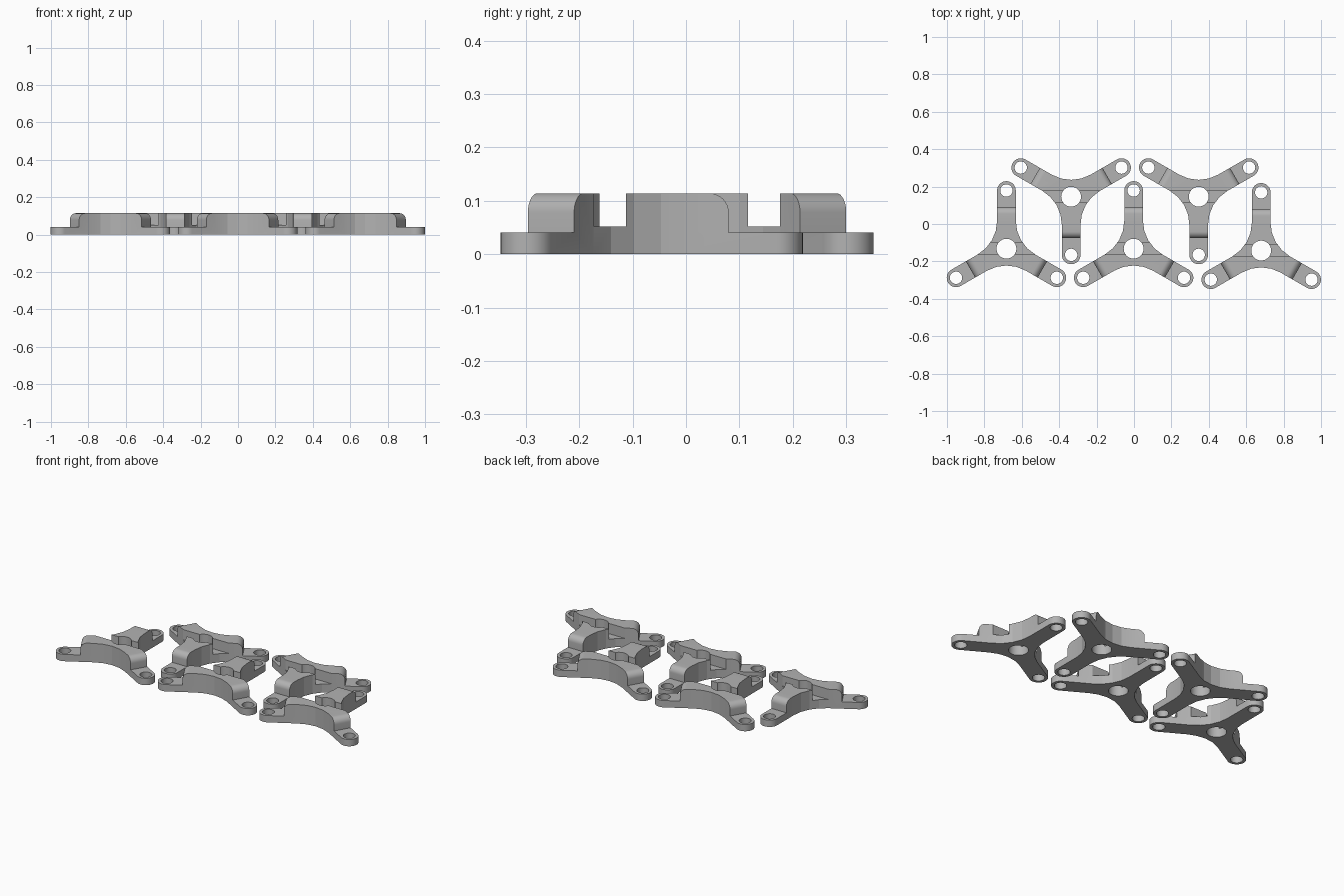
import bpy, bmesh
from math import radians, sin, cos, pi, sqrt
from mathutils import Matrix, Vector

cube = bpy.data.objects.get("Cube")
if cube:
    bpy.data.objects.remove(cube, do_unlink=True)

ARM = 0.311       # hub centre to tip hole
HALF = 0.05       # half width of an arm
WEB = 0.09        # hub centre to the concave edge
TOP, PAD, SLOT = 0.114, 0.041, 0.052
STEP, ROUND = 0.222, 0.036

grey = bpy.data.materials.new("Grey plastic")
grey.use_nodes = True
colour = (0.45, 0.45, 0.45, 1)
grey.diffuse_color = colour
grey.node_tree.nodes["Principled BSDF"].inputs["Base Color"].default_value = colour


def prism(name, points, direction):
    """Solid made by sweeping a closed 3D polygon along a direction."""
    bm = bmesh.new()
    face = bm.faces.new([bm.verts.new(p) for p in points])
    swept = bmesh.ops.extrude_face_region(bm, geom=[face])["geom"]
    verts = [v for v in swept if isinstance(v, bmesh.types.BMVert)]
    bmesh.ops.translate(bm, vec=direction, verts=verts)
    bmesh.ops.recalc_face_normals(bm, faces=bm.faces)
    mesh = bpy.data.meshes.new(name)
    bm.to_mesh(mesh)
    bm.free()
    mesh.materials.append(grey)
    obj = bpy.data.objects.new(name, mesh)
    bpy.context.collection.objects.link(obj)
    return obj


def arc(cx, cy, r, start, end, steps):
    return [(cx + r * cos(radians(start + (end - start) * i / steps)),
             cy + r * sin(radians(start + (end - start) * i / steps)))
            for i in range(steps + 1)]


def hole(x, y, r):
    ring = arc(x, y, r, 0, 360, 36)[:-1]
    return prism("hole_cutter", [(a, b, -0.1) for a, b in ring], (0, 0, 0.4))


# Outline: a rounded tip and a concave web, repeated three times
web_r = (WEB - HALF / sin(pi / 3)) / (1 / sin(pi / 3) - 1)
third = arc(0, ARM, HALF, 0, 180, 18)
web_centre = WEB + web_r
third += arc(web_centre * cos(radians(150)), web_centre * sin(radians(150)),
             web_r, 0, -60, 4)
outline = []
for k in range(3):
    turn = Matrix.Rotation(radians(120 * k), 3, 'Z')
    outline += [turn @ Vector((x, y, 0)) for x, y in third]
bracket = prism("bracket_1", outline, (0, 0, TOP))

# Cutters: hub hole, cross slot, tip holes and rounded arm steps
cutters = [hole(0, 0, 0.053)]
cutters.append(prism("slot_cutter", [(-0.5, -0.03, SLOT), (0.5, -0.03, SLOT),
                                     (0.5, 0.03, SLOT), (-0.5, 0.03, SLOT)], (0, 0, 0.2)))
curve = arc(STEP - ROUND, TOP - ROUND, ROUND, 0, 90, 8)
step_profile = [(STEP, PAD)] + curve + [(STEP - ROUND, 0.2), (0.5, 0.2), (0.5, PAD)]
for k in range(3):
    turn = Matrix.Rotation(radians(120 * k), 4, 'Z')
    step = prism("step_cutter", [(-0.08, r, z) for r, z in step_profile], (0.16, 0, 0))
    step.data.transform(turn)
    tip = turn @ Vector((0, ARM, 0))
    cutters += [step, hole(tip.x, tip.y, 0.033)]

for cutter in cutters:
    cutter.hide_render = True
    mod = bracket.modifiers.new("cut", 'BOOLEAN')
    mod.operation = 'DIFFERENCE'
    mod.solver = 'EXACT'
    mod.object = cutter

# Bake the cuts and drop the helpers
graph = bpy.context.evaluated_depsgraph_get()
graph.update()
finished = bpy.data.meshes.new_from_object(bracket.evaluated_get(graph))
bracket.modifiers.clear()
bracket.data = finished
for cutter in cutters:
    bpy.data.objects.remove(cutter, do_unlink=True)
bpy.ops.object.select_all(action='DESELECT')
bracket.select_set(True)
bpy.context.view_layer.objects.active = bracket
bpy.ops.object.shade_smooth_by_angle(angle=radians(13))

# Five interlocking brackets, every second one turned round
layout = [(-0.682, -0.132, 0), (-0.336, 0.146, pi), (-0.002, -0.132, 0),
          (0.346, 0.146, pi), (0.68, -0.142, 0)]
for i, (x, y, angle) in enumerate(layout):
    part = bracket
    if i:
        part = bpy.data.objects.new(f"bracket_{i + 1}", bracket.data)
        bpy.context.collection.objects.link(part)
    part.location = (x, y, 0)
    part.rotation_euler.z = angle
